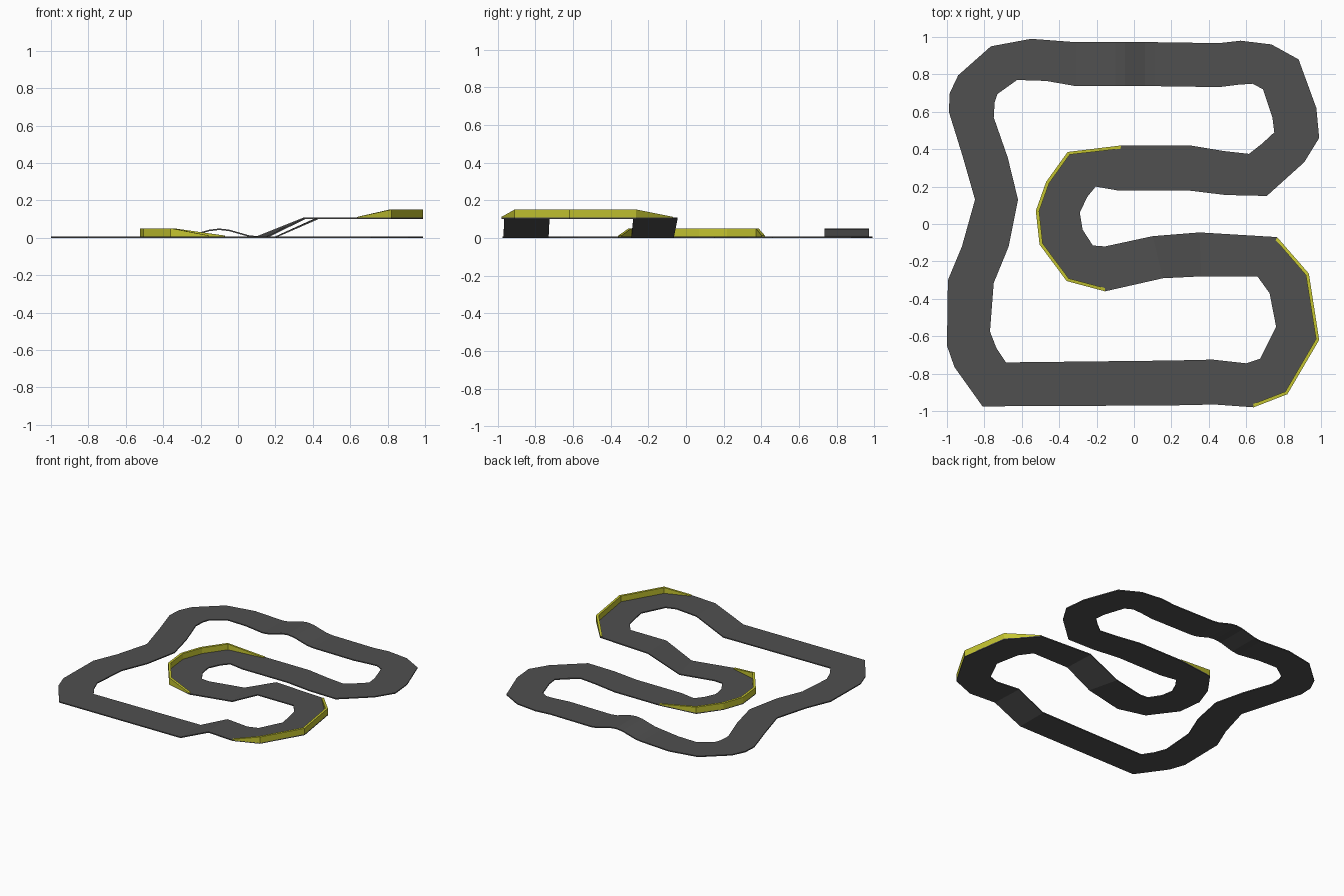
import bpy, bmesh, math
from mathutils import Vector

if "Cube" in bpy.data.objects:
    bpy.data.objects.remove(bpy.data.objects["Cube"])

THICK = 0.008
RAISED = 0.1

# Road stations in travel order: left edge x, y, right edge x, y
infield = [
    (-.685, -.74, -.81, -.975), (.2, -.73, .2, -.97), (.42, -.725, .43, -.965),
    (.6, -.745, .64, -.98), (.675, -.72, .82, -.91), (.76, -.55, .99, -.62),
    (.725, -.37, .935, -.265), (.66, -.28, .765, -.07), (.36, -.28, .35, -.045),
    (.155, -.29, .10, -.065), (-.155, -.36, -.155, -.12), (-.36, -.305, -.22, -.115),
    (-.505, -.11, -.275, -.03), (-.525, .07, -.29, .06), (-.47, .225, -.25, .145),
    (-.355, .385, -.205, .20), (-.07, .42, -.09, .18), (.3, .42, .285, .18),
    (.48, .39, .49, .155), (.615, .375, .71, .15), (.685, .43, .91, .33),
    (.75, .49, .99, .46), (.74, .57, .975, .62), (.69, .72, .88, .88),
    (.635, .75, .735, .96), (.56, .745, .57, .98)]
outfield = [
    (-.47, .765, -.55, .99), (-.625, .77, -.765, .95), (-.73, .695, -.94, .795),
    (-.745, .65, -.985, .70), (-.75, .57, -.99, .60), (-.675, .355, -.92, .375),
    (-.62, .13, -.85, .13), (-.67, -.12, -.92, -.12), (-.75, -.315, -.995, -.30),
    (-.77, -.575, -1, -.65), (-.735, -.665, -.96, -.765)]


def station(p, z):
    return Vector((p[0], p[1], z)), Vector((p[2], p[3], z))


def material(name, color):
    m = bpy.data.materials.new(name)
    m.diffuse_color = color
    m.use_nodes = True
    m.node_tree.nodes["Principled BSDF"].inputs["Base Color"].default_value = m.diffuse_color
    return m


def loft(name, sections, closed, mat):
    """Skin a row of four-point cross-sections into a solid."""
    bm = bmesh.new()
    rings = [[bm.verts.new(p) for p in s] for s in sections]
    pairs = list(zip(rings, rings[1:]))
    if closed:
        pairs.append((rings[-1], rings[0]))
    else:
        bm.faces.new(rings[0])
        bm.faces.new(rings[-1])
    for a, b in pairs:
        for i in range(4):
            j = (i + 1) % 4
            bm.faces.new((a[i], a[j], b[j], b[i]))
    bmesh.ops.recalc_face_normals(bm, faces=bm.faces)
    me = bpy.data.meshes.new(name)
    bm.to_mesh(me)
    bm.free()
    ob = bpy.data.objects.new(name, me)
    me.materials.append(mat)
    bpy.context.collection.objects.link(ob)
    return ob


asphalt = material("asphalt", (0.08, 0.08, 0.08, 1))
yellow = material("yellow", (0.55, 0.55, 0.03, 1))

# Road surface: ramps to a raised bend, and a hump on the back straight
road = [station(p, RAISED if 2 <= i <= 8 else 0) for i, p in enumerate(infield)]
road.append(station((.455, .732, .455, .967), 0))
for i in range(9):
    x = .11 - .42 * i / 8
    z = .021 * (1 - math.cos(math.tau * i / 8))
    road.append(station((x, .737, x, .972), z))
road += [station(p, 0) for p in outfield]
up = Vector((0, 0, THICK))
loft("road", [(l, r, r + up, l + up) for l, r in road], True, asphalt)


# Barriers along the outer edge of two bends, tapering at both ends
def barrier(name, first, last, side):
    sections = []
    for i in range(first, last + 1):
        edge = road[i][side] + up * .5
        inner = edge + (road[i][1 - side] - road[i][side]).normalized() * .018
        h = Vector((0, 0, .008 if i in (first, last) else .047))
        sections.append((edge, inner, inner + h, edge + h))
    loft(name, sections, False, yellow)


barrier("raised_bend_barrier", 3, 7, 1)
barrier("inner_bend_barrier", 10, 16, 0)
